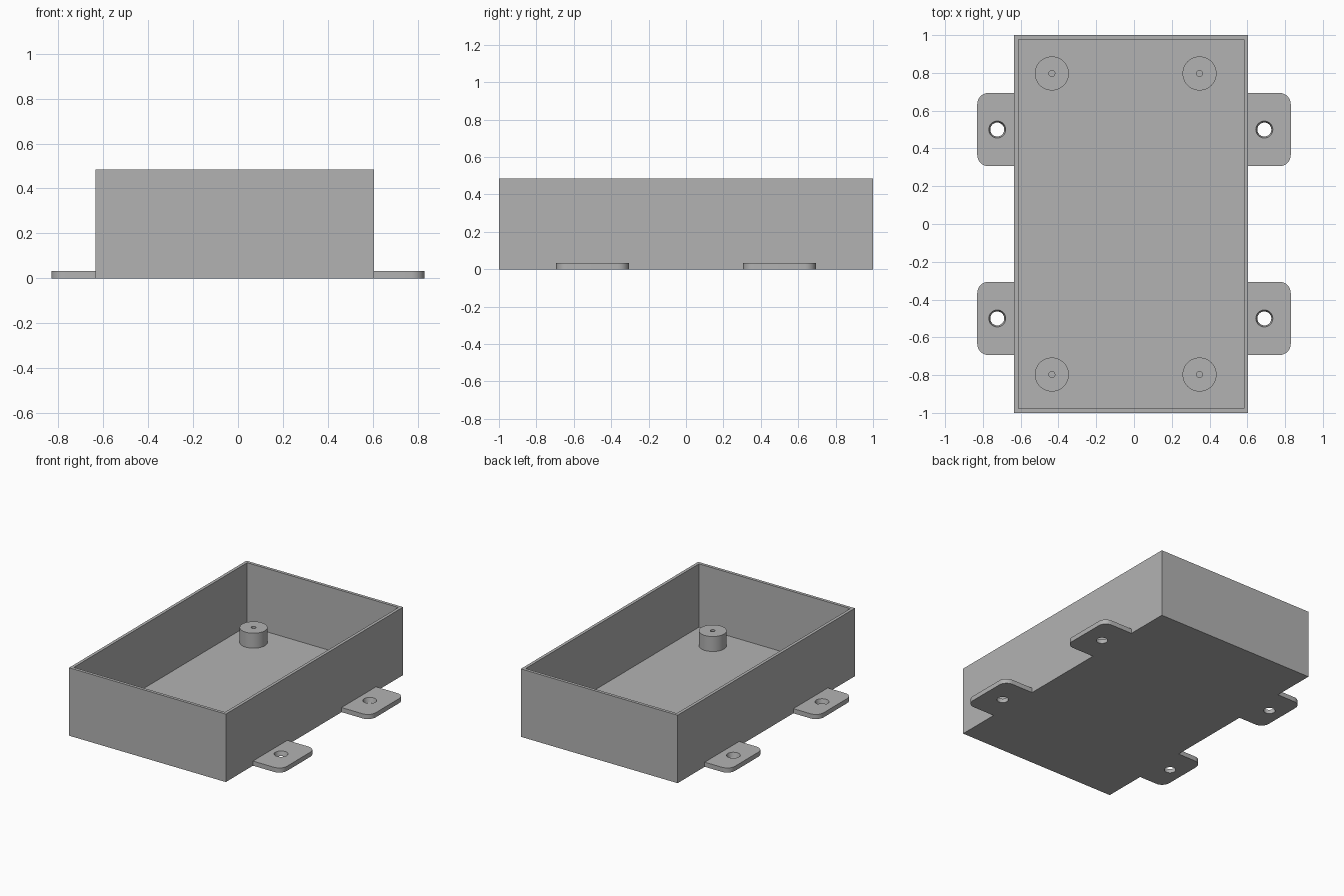
import bpy
import bmesh
from math import cos, sin, pi
from mathutils import Vector

cube = bpy.data.objects.get("Cube")
if cube:
    bpy.data.objects.remove(cube, do_unlink=True)

# Sizes
X_MIN, X_MAX, HALF_Y, HEIGHT = -0.634, 0.604, 1.0, 0.485
WALL, FLOOR = 0.031, 0.033
TAB_END, TAB_HALF, TAB_Y, CORNER = 0.83, 0.194, 0.5, 0.06
POST_R, PIN_R, POST_H = 0.09, 0.016, 0.107

grey = bpy.data.materials.new("plain grey")
grey.use_nodes = True
colour = (0.45, 0.45, 0.45, 1)
grey.diffuse_color = colour
grey.node_tree.nodes["Principled BSDF"].inputs["Base Color"].default_value = colour


def make_object(name, bm, smooth=False):
    bmesh.ops.recalc_face_normals(bm, faces=bm.faces)
    mesh = bpy.data.meshes.new(name)
    bm.to_mesh(mesh)
    bm.free()
    mesh.materials.append(grey)
    obj = bpy.data.objects.new(name, mesh)
    bpy.context.collection.objects.link(obj)
    if smooth:
        activate(obj)
        bpy.ops.object.shade_smooth_by_angle()
    return obj


def activate(obj):
    bpy.ops.object.select_all(action='DESELECT')
    obj.select_set(True)
    bpy.context.view_layer.objects.active = obj


def extrude_profile(bm, points, height):
    base = bm.faces.new([bm.verts.new((x, y, 0)) for x, y in points])
    ext = bmesh.ops.extrude_face_region(bm, geom=[base], use_keep_orig=True)
    top = [v for v in ext["geom"] if isinstance(v, bmesh.types.BMVert)]
    bmesh.ops.translate(bm, verts=top, vec=(0, 0, height))
    bm.normal_update()
    return next(f for f in ext["geom"] if isinstance(f, bmesh.types.BMFace))


# Open tray: a solid block with its top inset and pushed down to the floor
bm = bmesh.new()
top = extrude_profile(bm, [(X_MIN, -HALF_Y), (X_MAX, -HALF_Y),
                           (X_MAX, HALF_Y), (X_MIN, HALF_Y)], HEIGHT)
bmesh.ops.recalc_face_normals(bm, faces=bm.faces)
bmesh.ops.inset_region(bm, faces=[top], thickness=WALL)
cavity = bmesh.ops.extrude_face_region(bm, geom=[top])
bmesh.ops.delete(bm, geom=[top], context='FACES_ONLY')
bmesh.ops.translate(bm, vec=(0, 0, FLOOR - HEIGHT),
                    verts=[v for v in cavity["geom"] if isinstance(v, bmesh.types.BMVert)])
make_object("tray", bm)


# Mounting tabs with rounded outer corners and a tapered screw hole
def make_tab(name, x_wall, x_end, x_hole, y):
    side = 1 if x_end > 0 else -1
    points = [(x_wall, y - TAB_HALF)]
    for ys, start in ((-1, -pi / 2), (1, 0)):
        for i in range(9):
            a = start + i * pi / 16
            points.append((x_end + side * CORNER * (cos(a) - 1),
                           y + ys * (TAB_HALF - CORNER) + CORNER * sin(a)))
    points.append((x_wall, y + TAB_HALF))
    bm = bmesh.new()
    extrude_profile(bm, points, FLOOR)
    tab = make_object(name, bm)

    bm = bmesh.new()
    bmesh.ops.create_cone(bm, cap_ends=True, segments=32, radius1=0.033,
                          radius2=0.049, depth=FLOOR * 2)
    bmesh.ops.translate(bm, verts=bm.verts, vec=(x_hole, y, FLOOR / 2))
    cutter = make_object("hole_cutter", bm)
    cutter.hide_render = True
    cut = tab.modifiers.new("screw hole", 'BOOLEAN')
    cut.operation = 'DIFFERENCE'
    cut.solver = 'EXACT'
    cut.object = cutter
    activate(tab)
    bpy.ops.object.modifier_apply(modifier=cut.name)
    bpy.data.objects.remove(cutter, do_unlink=True)
    bpy.ops.object.shade_smooth_by_angle()


# Standoff posts: a turned profile with a pin hole down the middle
def make_post(name, x, y):
    bm = bmesh.new()
    profile = [(PIN_R, 0), (PIN_R, POST_H), (POST_R, POST_H), (POST_R, 0)]
    verts = [bm.verts.new((r, 0, z)) for r, z in profile]
    edges = [bm.edges.new(pair) for pair in zip(verts, verts[1:])]
    bmesh.ops.spin(bm, geom=verts + edges, cent=(0, 0, 0), axis=(0, 0, 1),
                   angle=2 * pi, steps=48, use_merge=True)
    bmesh.ops.remove_doubles(bm, verts=bm.verts, dist=0.0001)
    bmesh.ops.translate(bm, verts=bm.verts, vec=Vector((x, y, FLOOR)))
    make_object(name, bm, smooth=True)


for end, ys in (("front", -1), ("back", 1)):
    make_tab(f"{end}_left_tab", X_MAX, TAB_END, 0.69, ys * TAB_Y)
    make_tab(f"{end}_right_tab", X_MIN, -TAB_END, -0.724, ys * TAB_Y)
    make_post(f"{end}_left_post", 0.347, ys * 0.797)
    make_post(f"{end}_right_post", -0.435, ys * 0.797)
